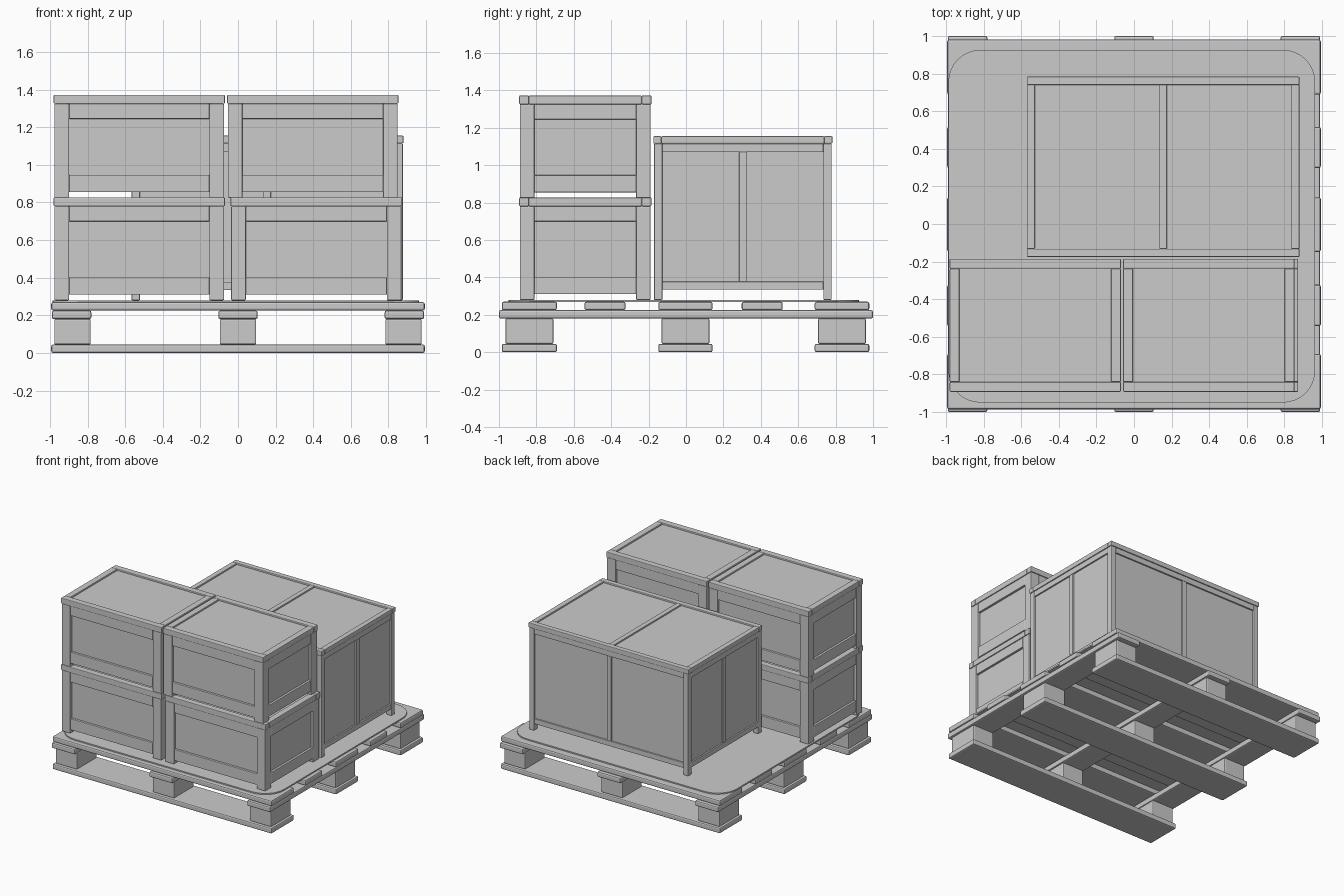
import bpy, bmesh
from mathutils import Vector

if "Cube" in bpy.data.objects:
    bpy.data.objects.remove(bpy.data.objects["Cube"])


def make(name, boxes, bevel=0.005):
    """One object made of several (x0, x1, y0, y1, z0, z1) boxes with softened edges."""
    bm = bmesh.new()
    for x0, x1, y0, y1, z0, z1 in boxes:
        vs = bmesh.ops.create_cube(bm, size=1)["verts"]
        bmesh.ops.scale(bm, vec=(x1 - x0, y1 - y0, z1 - z0), verts=vs)
        bmesh.ops.translate(bm, vec=((x0 + x1) / 2, (y0 + y1) / 2, (z0 + z1) / 2), verts=vs)
    return finish(name, bm, bevel)


def finish(name, bm, bevel):
    mesh = bpy.data.meshes.new(name)
    bm.to_mesh(mesh)
    bm.free()
    ob = bpy.data.objects.new(name, mesh)
    bpy.context.collection.objects.link(ob)
    if bevel:
        mod = ob.modifiers.new("soft_edges", "BEVEL")
        mod.width, mod.segments = bevel, 2
    return ob


def crate(name, x0, x1, y0, y1, z, height, post, foot, low, top, lid, lip, recess, split=False):
    """Framed crate on short feet; low/top are rail heights, lid its thickness, lip its border."""
    o = 0.004                                    # lid overhang
    zl = z + height - lid                        # underside of lid
    a, b, c, d = x0 + o, x1 - o, y0 + o, y1 - o
    mx, my = (x0 + x1) / 2, (y0 + y1) / 2

    # corner posts reaching down as feet
    make(name + "_posts", [(px, px + post, py, py + post, z, zl)
                           for px in (a, b - post) for py in (c, d - post)])

    # rails around the bottom and top of each side
    t, i = recess + 0.01, 0.002
    rails = []
    for r0, r1 in ((z + foot, z + foot + low), (zl - top, zl)):
        rails += [(a + post, b - post, c + i, c + t, r0, r1),
                  (a + post, b - post, d - t, d - i, r0, r1),
                  (a + i, a + t, c + post, d - post, r0, r1),
                  (b - t, b - i, c + post, d - post, r0, r1)]
    make(name + "_rails", rails, 0.003)

    # recessed side panels and floor
    make(name + "_panels", [(a + recess, b - recess, c + recess, d - recess, z + foot, zl)], 0)

    # lid border with sunken panel
    zt = z + height
    make(name + "_lid_frame", [(x0, x1, y0, y0 + lip, zl, zt), (x0, x1, y1 - lip, y1, zl, zt),
                               (x0, x0 + lip, y0 + lip, y1 - lip, zl, zt),
                               (x1 - lip, x1, y0 + lip, y1 - lip, zl, zt)])
    make(name + "_lid_panel", [(x0 + lip / 2, x1 - lip / 2, y0 + lip / 2, y1 - lip / 2,
                                zl + 0.002, zt - 0.013)], 0)

    # centre battens for the large crate
    if split:
        h, r0, r1 = 0.02, z + foot + low, zl - top
        make(name + "_battens", [(mx - h, mx + h, c + i, c + t, r0, r1),
                                 (mx - h, mx + h, d - t, d - i, r0, r1),
                                 (a + i, a + t, my - h, my + h, r0, r1),
                                 (b - t, b - i, my - h, my + h, r0, r1),
                                 (mx - h, mx + h, y0 + lip, y1 - lip, zl + 0.004, zt - 0.001)], 0.003)


# pallet: bottom boards, blocks, stringers, deck boards
rows = [(-0.985, -0.69), (-0.148, 0.142), (0.688, 0.98)]
make("pallet_bottom_boards", [(-0.993, 0.993, a, b, 0, 0.045) for a, b in rows], 0.01)
make("pallet_blocks", [(x - 0.097, x + 0.097, (a + b) / 2 - 0.128, (a + b) / 2 + 0.128, 0.044, 0.181)
                       for x in (-0.88, 0, 0.88) for a, b in rows], 0.008)
make("pallet_stringers", [(x - 0.105, x + 0.105, -1, 1, 0.18, 0.225)
                          for x in (-0.885, 0, 0.885)], 0.01)
make("pallet_deck_boards", [(-0.993, 0.993, a, b, 0.225, 0.27)
                            for a, b in rows + [(-0.543, -0.323), (0.298, 0.517)]], 0.01)

# thin cover sheet with rounded corners
bm = bmesh.new()
bmesh.ops.create_cube(bm, size=1)
bmesh.ops.scale(bm, vec=(1.95, 1.875, 0.012), verts=bm.verts)
bmesh.ops.translate(bm, vec=(-0.012, -0.012, 0.274), verts=bm.verts)
upright = [e for e in bm.edges if abs((e.verts[0].co - e.verts[1].co).normalized().z) > 0.9]
bmesh.ops.bevel(bm, geom=upright, offset=0.17, segments=8, profile=0.5, affect="EDGES")
finish("cover_sheet", bm, 0)

# four small crates in two stacks
for name, x0, x1, z in (("lower_left_crate", -0.98, -0.07, 0.28),
                        ("upper_left_crate", -0.98, -0.07, 0.825),
                        ("lower_right_crate", -0.04, 0.873, 0.28),
                        ("upper_right_crate", -0.058, 0.853, 0.825)):
    crate(name, x0, x1, -0.892, -0.185, z, 0.547,
          post=0.078, foot=0.03, low=0.092, top=0.08, lid=0.047, lip=0.052, recess=0.02)

# large crate behind
crate("large_crate", -0.57, 0.88, -0.175, 0.783, 0.28, 0.875,
      post=0.045, foot=0.055, low=0.042, top=0.045, lid=0.04, lip=0.043, recess=0.014, split=True)
